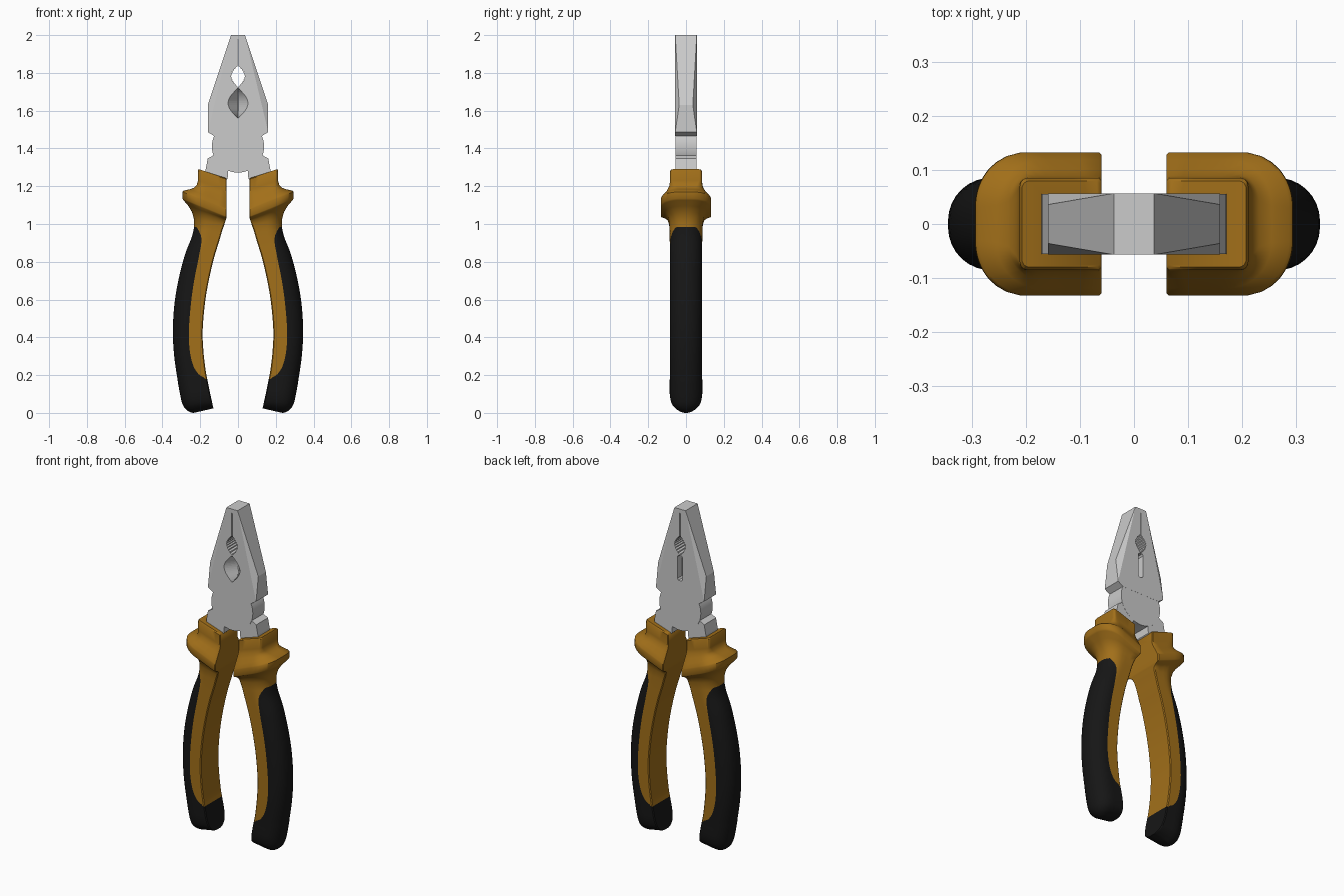
import bpy, bmesh
from math import sin, pi, sqrt

if "Cube" in bpy.data.objects:
    bpy.data.objects.remove(bpy.data.objects["Cube"])


def material(name, rgb):
    m = bpy.data.materials.new(name)
    m.diffuse_color = (*rgb, 1)
    m.use_nodes = True
    m.node_tree.nodes["Principled BSDF"].inputs["Base Color"].default_value = m.diffuse_color
    return m


def make_object(name, bm):
    bmesh.ops.recalc_face_normals(bm, faces=bm.faces)
    me = bpy.data.meshes.new(name)
    bm.to_mesh(me)
    bm.free()
    ob = bpy.data.objects.new(name, me)
    bpy.context.collection.objects.link(ob)
    return ob


def smooth(ob, angle):
    bpy.ops.object.select_all(action='DESELECT')
    ob.select_set(True)
    bpy.context.view_layer.objects.active = ob
    bpy.ops.object.shade_smooth_by_angle(angle=angle)


def prism(name, pts, y0, y1, back_scale=1.0):
    """Extrude an x-z outline from y0 to y1, optionally narrowing in x."""
    bm = bmesh.new()
    a = [bm.verts.new((x, y0, z)) for x, z in pts]
    b = [bm.verts.new((x * back_scale, y1, z)) for x, z in pts]
    bm.faces.new(a)
    bm.faces.new(b[::-1])
    for i in range(len(a)):
        j = (i + 1) % len(a)
        bm.faces.new((a[i], b[i], b[j], a[j]))
    return make_object(name, bm)


def lens(w, z0, z1, n, tooth=0.0):
    side = []
    for k in range(n + 1):
        t = k / n
        x = w * sin(pi * t) - (tooth if k % 2 and 0 < k < n else 0)
        side.append((x, z0 + (z1 - z0) * t))
    return side + [(-x, z) for x, z in side[-2:0:-1]]


def box(w, z0, z1):
    return [(-w, z0), (w, z0), (w, z1), (-w, z1)]


# Jaws: faceted tapered block
bm = bmesh.new()
for sx in (-1, 1):
    for sy in (-1, 1):
        for x, y, z in ((.037, .057, 2), (.16, .036, 1.63),
                        (.16, .057, 1.487), (.125, .057, 1.465)):
            bm.verts.new((sx * x, sy * y, z))
bmesh.ops.convex_hull(bm, input=bm.verts)
bmesh.ops.dissolve_limit(bm, angle_limit=.01, verts=bm.verts, edges=bm.edges)
jaws = make_object("jaws", bm)

# Openings in the jaws: pipe grip, wire cutter, back slot, jaw gap
slot = [(.017, 1.58), (.017, 1.71), (.01, 1.72), (-.01, 1.72),
        (-.017, 1.71), (-.017, 1.58), (-.01, 1.57), (.01, 1.57)]
cutters = [
    prism("jaw_gap_cutter", box(.0025, 1.82, 1.975), -.1, .1),
    prism("pipe_grip_cutter", lens(.038, 1.722, 1.842, 20, .004), -.1, .1),
    prism("wire_recess_cutter", lens(.053, 1.56, 1.72, 16), -.0575, .005, .04),
    prism("back_slot_cutter", slot, .012, .1),
]
for c in cutters:
    c.hide_render = True
    mod = jaws.modifiers.new("cut", 'BOOLEAN')
    mod.operation = 'DIFFERENCE'
    mod.solver = 'EXACT'
    mod.object = c
    bpy.context.view_layer.objects.active = jaws
    bpy.ops.object.modifier_apply(modifier=mod.name)
    bpy.data.objects.remove(c)

# Pivot disc
disc = [(.138 * sin(2 * pi * k / 48), 1.41 + .138 * sin(2 * pi * k / 48 + pi / 2))
        for k in range(48)]
smooth(prism("pivot_disc", disc, -.0565, .0565), .6)

# Shanks running into the handles
shank = [(.075, 1.05), (.066, 1.23), (.055, 1.24), (.045, 1.36), (.122, 1.368),
         (.16, 1.347), (.171, 1.29), (.175, 1.05)]
for s, side in ((-1, "left"), (1, "right")):
    prism(side + "_shank", [(s * x, z) for x, z in shank], -.056, .056)

# Handle sections: inner x, z, outer x, z, half depth, corner radius, split
GUARD = [
    (.064, 1.243, .208, 1.290, .080, .015, .9),
    (.060, 1.237, .212, 1.283, .085, .015, .9),
    (.060, 1.180, .212, 1.230, .085, .015, .9),
    (.060, 1.160, .218, 1.208, .089, .03, .9),
    (.060, 1.135, .232, 1.192, .102, .06, .9),
    (.060, 1.105, .255, 1.184, .119, .085, .9),
    (.060, 1.083, .288, 1.176, .131, .1, .9),
    (.060, 1.076, .294, 1.170, .133, .1, .9),
    (.060, 1.040, .295, 1.135, .133, .1, .9),
    (.061, 1.034, .289, 1.126, .130, .1, .9),
    (.063, 1.028, .262, 1.095, .112, .095, .9),
    (.066, 1.018, .243, 1.062, .097, .088, .9),
    (.073, .995, .233, 1.025, .089, .082, .9),
]
GRIP = [
    (.085, .960, .232, .985, .087, .08, .9),
    (.101, .905, .245, .930, .086, .08, .64),
    (.127, .820, .280, .840, .086, .08, .52),
    (.155, .700, .314, .710, .086, .08, .48),
    (.175, .580, .336, .580, .086, .08, .46),
    (.187, .440, .345, .440, .086, .08, .46),
    (.184, .340, .340, .325, .086, .08, .46),
    (.176, .260, .330, .240, .086, .08, .40),
    (.169, .210, .322, .190, .086, .08, .26),
    (.163, .180, .317, .155, .086, .08, .06),
    (.149, .110, .304, .085, .086, .08, .06),
    (.138, .060, .292, .042, .076, .07, .06),
    (.133, .036, .273, .016, .055, .05, .06),
    (.130, .026, .250, .003, .032, .03, .06),
    (.130, .024, .235, .000, .020, .02, .06),
]
STEPS, BLACK_END = 4, 9


def catmull(rows, steps):
    out = []
    for i in range(len(rows) - 1):
        p = [rows[max(0, min(len(rows) - 1, i + d))] for d in (-1, 0, 1, 2)]
        for k in range(steps):
            t = k / steps
            out.append(tuple(
                .5 * (2 * b + (c - a) * t + (2 * a - 5 * b + 4 * c - d) * t * t
                      + (3 * b - a - 3 * c + d) * t ** 3)
                for a, b, c, d in zip(*p)))
    return out + [rows[-1]]


M, N, C = 8, 8, .005


def ring(sec):
    """D-shaped section: flat inside, rounded outside; vertex M + 1 is the colour split."""
    ix, iz, ox, oz, h, r, split = sec
    w = sqrt((ox - ix) ** 2 + (oz - iz) ** 2)
    b = max(w * split, C * 1.3)
    r = min(r, h * .97)
    ts = [C + (b - C) * sin(pi / 2 * k / M) for k in range(M + 1)]
    ts += [b + (w - b) * sin(pi / 2 * k / N) for k in range(1, N + 1)]
    half = [(0, h - C)]
    for t in ts:
        d = max(0, t - (w - r))
        half.append((t, h - r + sqrt(max(0, r * r - d * d))))
    pts = half + [(t, -y) for t, y in reversed(half)]
    return [(ix + (ox - ix) * t / w, y, iz + (oz - iz) * t / w) for t, y in pts]


orange = material("orange_plastic", (.36, .16, .01))
black = material("black_rubber", (.008, .008, .008))
sections = GUARD + catmull(GRIP, STEPS)
first = len(GUARD)
last = first + BLACK_END * STEPS

# Handles: guard, orange core and black grip in one lofted skin
for s, side in ((-1, "left"), (1, "right")):
    bm = bmesh.new()
    rows = [[bm.verts.new((s * x, y, z)) for x, y, z in ring(sec)] for sec in sections]
    n = len(rows[0])
    for i in range(len(rows) - 1):
        for j in range(n):
            k = (j + 1) % n
            f = bm.faces.new((rows[i][j], rows[i][k], rows[i + 1][k], rows[i + 1][j]))
            outer = M + 1 <= j < n - M - 2
            f.material_index = int(i >= last or (i >= first and outer))
    bm.faces.new(rows[0])
    bm.faces.new(rows[-1]).material_index = 1
    handle = make_object(side + "_handle", bm)
    handle.data.materials.append(orange)
    handle.data.materials.append(black)
    smooth(handle, .7)
